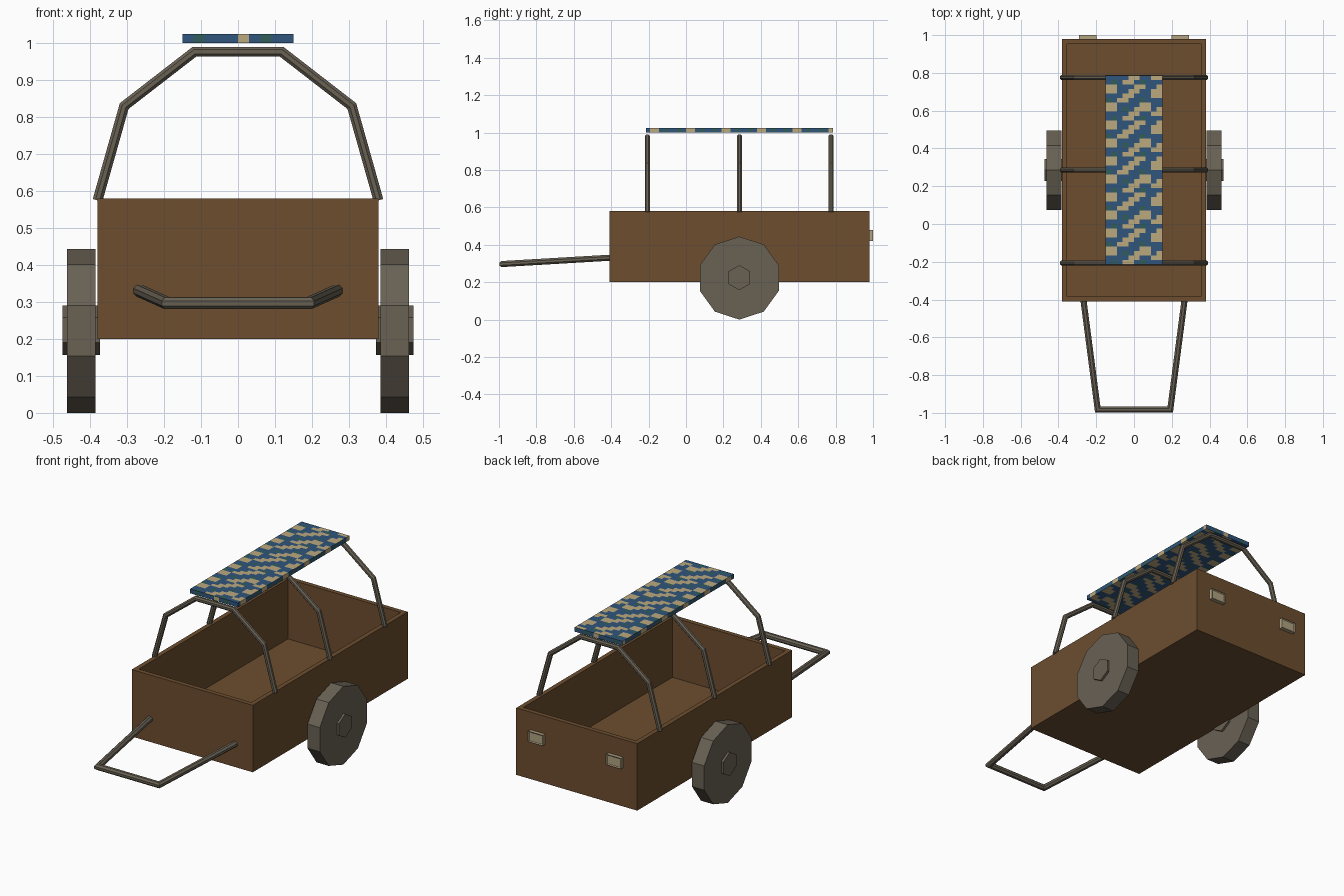
import bpy, bmesh, math
from mathutils import Vector, Matrix

if "Cube" in bpy.data.objects:
    bpy.data.objects.remove(bpy.data.objects["Cube"])


def mat(name, rgb):
    m = bpy.data.materials.new(name)
    m.diffuse_color = (*rgb, 1)
    m.use_nodes = True
    m.node_tree.nodes["Principled BSDF"].inputs["Base Color"].default_value = m.diffuse_color
    return m


BROWN = mat("brown wood", (0.150, 0.074, 0.028))
GREY = mat("warm grey", (0.140, 0.120, 0.088))
TAN = mat("tan cloth", (0.50, 0.40, 0.21))
BLUE = mat("blue cloth", (0.029, 0.093, 0.205))
GREEN = mat("green cloth", (0.029, 0.110, 0.105))
CREAM = mat("cream plate", (0.44, 0.36, 0.22))


def finish(name, bm, *mats):
    bmesh.ops.recalc_face_normals(bm, faces=bm.faces)
    me = bpy.data.meshes.new(name)
    bm.to_mesh(me)
    bm.free()
    for m in mats:
        me.materials.append(m)
    ob = bpy.data.objects.new(name, me)
    bpy.context.collection.objects.link(ob)
    return ob


def box(lo, hi):
    bm = bmesh.new()
    lo, hi = Vector(lo), Vector(hi)
    bmesh.ops.create_cube(bm, size=1, matrix=Matrix.Translation((lo + hi) / 2)
                          @ Matrix.Diagonal((*(hi - lo), 1)))
    return bm


def disc(name, x0, x1, y, z, r, sides):
    """Low-poly cylinder along x with a corner pointing up."""
    bm = bmesh.new()
    ring = [bm.verts.new((x0, y + r * math.sin(2 * math.pi * i / sides),
                          z + r * math.cos(2 * math.pi * i / sides))) for i in range(sides)]
    f = bm.faces.new(ring)
    ext = bmesh.ops.extrude_face_region(bm, geom=[f], use_keep_orig=True)
    bmesh.ops.translate(bm, vec=(x1 - x0, 0, 0),
                        verts=[g for g in ext["geom"] if isinstance(g, bmesh.types.BMVert)])
    return finish(name, bm, GREY)


def tube(name, pts, r, sides=8):
    """Mitred tube along a planar path."""
    pts = [Vector(p) for p in pts]
    normal = (pts[1] - pts[0]).cross(pts[2] - pts[1]).normalized()
    bm = bmesh.new()
    rings = []
    for i, p in enumerate(pts):
        a = (p - pts[i - 1]).normalized() if i else (pts[1] - p).normalized()
        b = (pts[i + 1] - p).normalized() if i < len(pts) - 1 else a
        t = (a + b).normalized()
        side = normal.cross(t) / t.dot(a)
        rings.append([bm.verts.new(p + r * (side * math.cos(q) + normal * math.sin(q)))
                      for q in (2 * math.pi * (k + 0.5) / sides for k in range(sides))])
    for u, v in zip(rings, rings[1:]):
        for k in range(sides):
            n = (k + 1) % sides
            bm.faces.new((u[k], u[n], v[n], v[k]))
    bm.faces.new(rings[0])
    bm.faces.new(rings[-1])
    return finish(name, bm, GREY)


# open cart box: inset the top and push it down to the floor
bm = box((-0.38, -0.41, 0.20), (0.38, 0.98, 0.58))
top = max(bm.faces, key=lambda f: f.calc_center_median().z)
bmesh.ops.inset_region(bm, faces=[top], thickness=0.037)
inner = bmesh.ops.extrude_face_region(bm, geom=[top])
bmesh.ops.translate(bm, vec=(0, 0, -0.34),
                    verts=[g for g in inner["geom"] if isinstance(g, bmesh.types.BMVert)])
if top.is_valid:
    bmesh.ops.delete(bm, geom=[top], context='FACES_ONLY')
finish("cart_box", bm, BROWN)

# wheels, hubs and rear plates on both sides
for s, side in ((-1, "left"), (1, "right")):
    disc("wheel_" + side, s * 0.385, s * 0.462, 0.285, 0.222, 0.222, 10)
    disc("hub_" + side, s * 0.373, s * 0.475, 0.285, 0.224, 0.067, 6)
    bm = box((s * 0.245 - 0.046, 0.975, 0.42), (s * 0.245 + 0.046, 1.0, 0.48))
    rear = max(bm.faces, key=lambda f: f.calc_center_median().y)
    bmesh.ops.inset_region(bm, faces=[rear], thickness=0.008, depth=-0.004)
    finish("rear_plate_" + side, bm, CREAM)

# canopy hoops
half = [(0.38, 0.575), (0.308, 0.83), (0.118, 0.977)]
arch = [(-x, z) for x, z in half] + [(x, z) for x, z in reversed(half)]
for i, y in enumerate((-0.207, 0.285, 0.775)):
    tube(f"hoop_{i + 1}", [(x, y, z) for x, z in arch], 0.0145)

# pull handle
tube("pull_handle", [(-0.268, -0.40, 0.331), (-0.192, -0.982, 0.297),
                     (0.192, -0.982, 0.297), (0.268, -0.40, 0.331)], 0.0175)

# patterned canopy: slab cut into cells, coloured from a repeating tile
TILE = ["##...##..#",
        "##..##..##",
        "...##...##",
        "g.##..g...",
        "##....##..",
        "##.g.###.#",
        "....##..##",
        ".g.##.g..."]
NX, NY = 10, 42
X0, X1, Y0, Y1 = -0.15, 0.15, -0.215, 0.785
bm = box((X0, Y0, 1.0), (X1, Y1, 1.025))
for axis, a, b, n in (((1, 0, 0), X0, X1, NX), ((0, 1, 0), Y0, Y1, NY)):
    for i in range(1, n):
        bmesh.ops.bisect_plane(bm, geom=bm.verts[:] + bm.edges[:] + bm.faces[:],
                               plane_co=Vector(axis) * (a + (b - a) * i / n), plane_no=axis)
for f in bm.faces:
    c = f.calc_center_median()
    i = min(NX - 1, max(0, int((c.x - X0) / (X1 - X0) * NX)))
    j = min(NY - 1, max(0, int((c.y - Y0) / (Y1 - Y0) * NY)))
    f.normal_update()
    if abs(f.normal.x) > 0.5:
        key = ".##.g..g"[j % 8]
    elif abs(f.normal.y) > 0.5:
        key = ".g...#.g.."[i]
    else:
        key = TILE[7 - j % 8][i]
    f.material_index = {".": 0, "#": 1, "g": 2}[key]
finish("canopy", bm, BLUE, TAN, GREEN)
